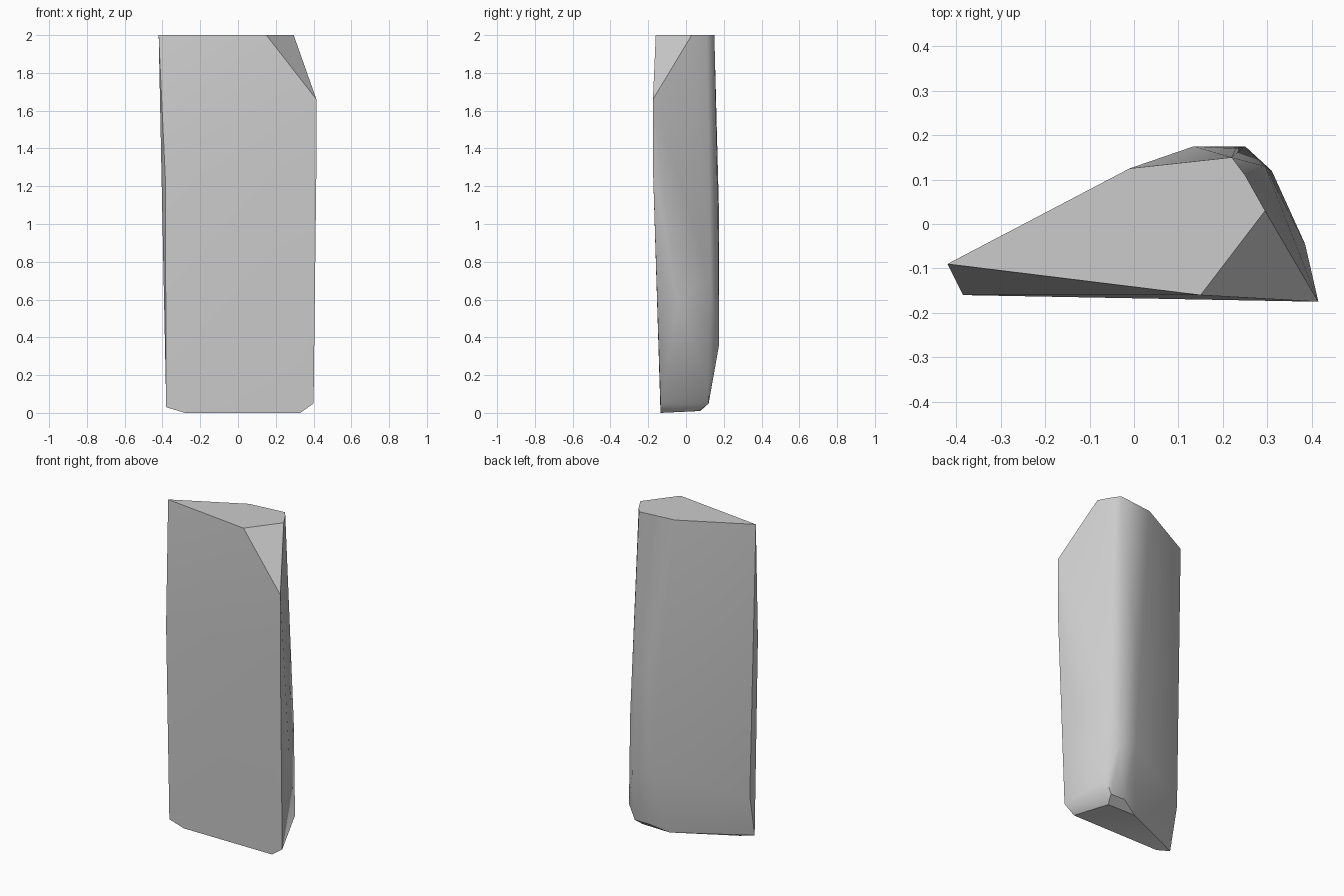
import bpy
import bmesh
from math import radians

default_cube = bpy.data.objects.get("Cube")
if default_cube:
    bpy.data.objects.remove(default_cube, do_unlink=True)


def make_material(name, colour):
    material = bpy.data.materials.new(name)
    material.use_nodes = True
    material.diffuse_color = colour
    shader = material.node_tree.nodes["Principled BSDF"]
    shader.inputs["Base Color"].default_value = colour
    return material


def make_rock(name, corner_groups, material):
    """Wrap a chipped convex stone around its outer corners."""
    bm = bmesh.new()
    for group in corner_groups:
        for corner in group:
            bm.verts.new(corner)
    hull = bmesh.ops.convex_hull(bm, input=bm.verts[:])
    # Remove corners that ended up inside the stone
    inside = {v for v in hull["geom_interior"] + hull["geom_unused"]
              if isinstance(v, bmesh.types.BMVert)}
    bmesh.ops.delete(bm, geom=list(inside), context="VERTS")
    bmesh.ops.recalc_face_normals(bm, faces=bm.faces[:])

    mesh = bpy.data.meshes.new(name)
    bm.to_mesh(mesh)
    bm.free()
    mesh.materials.append(material)
    rock = bpy.data.objects.new(name, mesh)
    bpy.context.collection.objects.link(rock)
    return rock


# Flat sawn top
top = [(x, y, 2) for x, y in (
    (-.42, -.09), (.15, -.16), (.295, .03),
    (.25, .11), (.22, .15), (-.01, .125))]

# Front face, with the broken corner at its upper right
front = [(-.385, -.16, 1.25), (.415, -.175, 1.66), (.415, -.175, 1.3)]

# Rounded back ridge and right flank
back = [(.135, .175, 1.05), (.13, .17, .4), (.25, .175, .36),
        (.23, .17, 1), (.295, .13, .7), (.385, -.045, .6),
        (.31, .12, .14)]

# Narrow left side
left_side = [(-.385, -.08, .3)]

# Chipped underside
underside = [(-.38, -.135, .03), (-.28, -.135, 0), (.33, -.135, 0),
             (.4, -.135, .05), (.25, .07, .01), (.27, .12, .05),
             (.17, .12, .05), (.06, .075, .01)]

stone_grey = make_material("stone grey", (.6, .6, .6, 1))
slab = make_rock("stone_slab", (top, front, back, left_side, underside), stone_grey)

# Soft worn faces with crisp broken edges
bpy.ops.object.select_all(action="DESELECT")
slab.select_set(True)
bpy.context.view_layer.objects.active = slab
bpy.ops.object.shade_smooth_by_angle(angle=radians(30))
